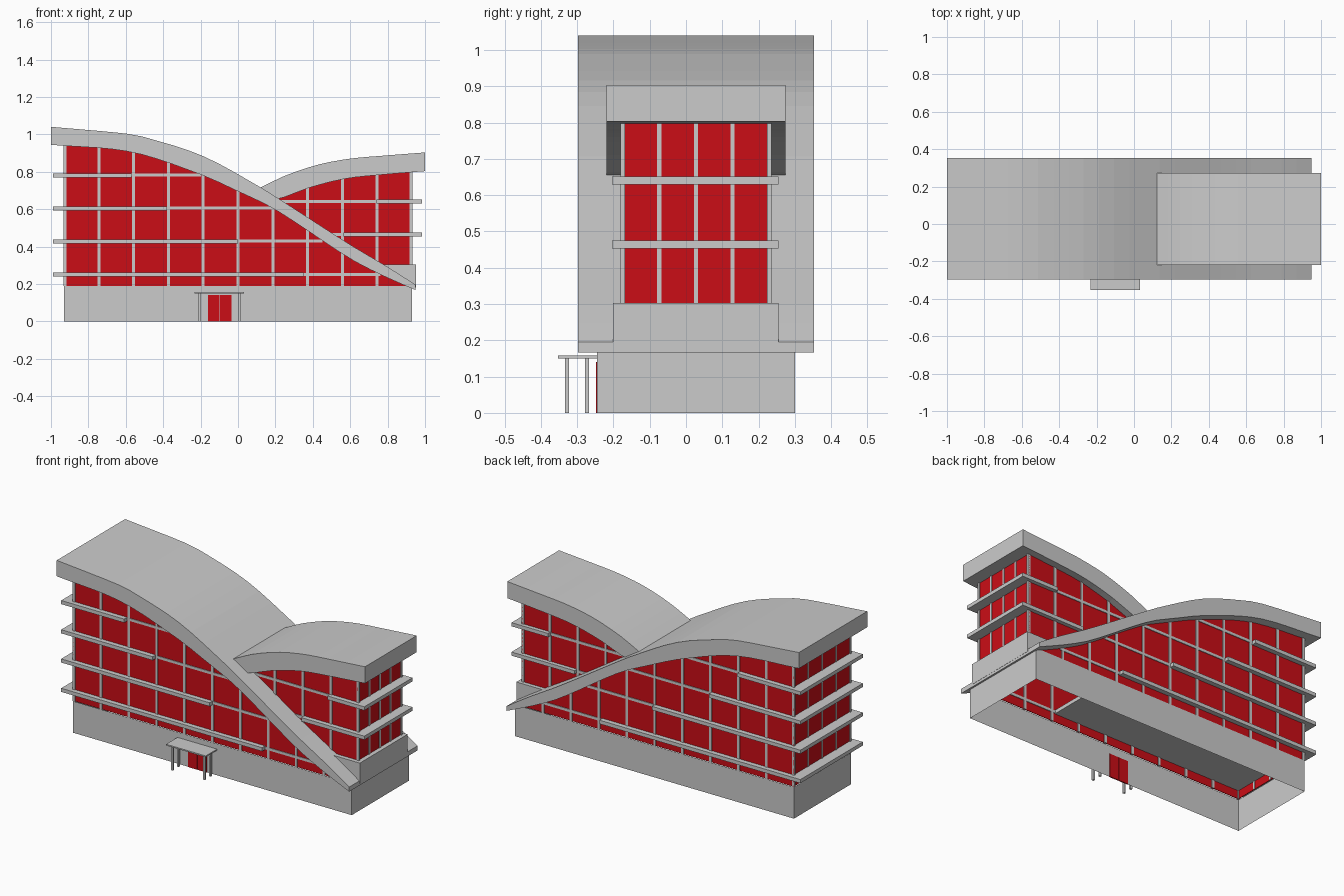
import bpy, bmesh

if "Cube" in bpy.data.objects:
    bpy.data.objects.remove(bpy.data.objects["Cube"])

red = bpy.data.materials.new("red_glass")
red.diffuse_color = (0.6, 0.004, 0.008, 1)
red.use_nodes = True
red.node_tree.nodes["Principled BSDF"].inputs["Base Color"].default_value = red.diffuse_color


def finish(name, bm, mat=None):
    bmesh.ops.recalc_face_normals(bm, faces=bm.faces)
    me = bpy.data.meshes.new(name)
    bm.to_mesh(me)
    bm.free()
    ob = bpy.data.objects.new(name, me)
    bpy.context.collection.objects.link(ob)
    if mat:
        me.materials.append(mat)
    return ob


def add_box(bm, x0, x1, y0, y1, z0, z1):
    vs = bmesh.ops.create_cube(bm, size=1)["verts"]
    for v in vs:
        v.co = ((x0 + x1) / 2 + v.co.x * (x1 - x0),
                (y0 + y1) / 2 + v.co.y * (y1 - y0),
                (z0 + z1) / 2 + v.co.z * (z1 - z0))


def box(name, *b, mat=None):
    bm = bmesh.new()
    add_box(bm, *b)
    return finish(name, bm, mat)


def smooth(pts):
    # finely interpolated curve through the given (x, z) points
    def f(x):
        x = min(max(x, pts[0][0]), pts[-1][0])
        i = max(k for k in range(len(pts) - 1) if pts[k][0] <= x)
        (xa, za), (xb, zb) = pts[i], pts[i + 1]

        def slope(k):
            a, b = pts[max(k - 1, 0)], pts[min(k + 1, len(pts) - 1)]
            return (b[1] - a[1]) / (b[0] - a[0])
        h = xb - xa
        t = (x - xa) / h
        return (za * (2*t**3 - 3*t**2 + 1) + zb * (3*t**2 - 2*t**3)
                + h * slope(i) * (t**3 - 2*t**2 + t) + h * slope(i + 1) * (t**3 - t**2))
    return f


def band(name, x0, x1, y0, y1, low, high, n, mat=None):
    # solid strip between two height curves
    bm = bmesh.new()
    rings = []
    for i in range(n + 1):
        x = x0 + (x1 - x0) * i / n
        a, b = low(x), max(high(x), low(x) + 0.001)
        rings.append([bm.verts.new(c) for c in
                      ((x, y0, a), (x, y1, a), (x, y1, b), (x, y0, b))])
    for p, q in zip(rings, rings[1:]):
        for k in range(4):
            bm.faces.new((p[k], p[(k + 1) % 4], q[(k + 1) % 4], q[k]))
    bm.faces.new(rings[0])
    bm.faces.new(rings[-1])
    return finish(name, bm, mat)


def facade(name, y, x0, x1, low, high, xs, zs):
    # glass sheet with mullions and transoms
    band(name + "_glass", x0, x1, y - 0.002, y + 0.002, low,
         lambda x: high(x) + 0.005, 30, red)
    bm = bmesh.new()
    for x in xs:
        if high(x) > low(x):
            add_box(bm, x - 0.008, x + 0.008, y - 0.006, y + 0.006, low(x), high(x) + 0.004)
    for z in zs:
        inside = [x for x in (x0 + (x1 - x0) * i / 200 for i in range(201))
                  if low(x) < z < high(x)]
        add_box(bm, inside[0], inside[-1], y - 0.006, y + 0.006, z - 0.008, z + 0.008)
    finish(name + "_frame", bm)


def end_wall(name, x, y0, y1, z0, z1, zs):
    # end glazing of four bays
    box(name + "_glass", x - 0.002, x + 0.002, y0, y1, z0, z1, mat=red)
    bm = bmesh.new()
    for i in range(5):
        y = y0 + 0.006 + (y1 - y0 - 0.012) * i / 4
        add_box(bm, x - 0.006, x + 0.006, y - 0.006, y + 0.006, z0, z1)
    for z in zs:
        add_box(bm, x - 0.006, x + 0.006, y0, y1, z - 0.008, z + 0.008)
    finish(name + "_frame", bm)


# roof profiles
main_top = smooth([(-1, 1.04), (-0.6, 1.004), (-0.5, 0.985), (-0.19, 0.885), (0.115, 0.72),
                   (0.25, 0.635), (0.6, 0.41), (0.81, 0.285), (0.95, 0.195)])
main_low = smooth([(-1, 0.944), (-0.57, 0.905), (-0.2, 0.785), (0, 0.695), (0.195, 0.6),
                   (0.6, 0.335), (0.78, 0.242), (0.95, 0.167)])
wing_top = smooth([(0.12, 0.715), (0.25, 0.778), (0.425, 0.837), (0.6, 0.87), (0.78, 0.886), (1, 0.903)])
wing_low = smooth([(0.12, 0.64), (0.22, 0.655), (0.38, 0.714), (0.57, 0.762), (0.757, 0.783), (1, 0.803)])
band("main_roof", -1, 0.95, -0.298, 0.353, main_low, main_top, 24)
band("wing_roof", 0.12, 1, -0.219, 0.274, wing_low, wing_top, 14)

# hollow base, open above and below
bm = bmesh.new()
add_box(bm, -0.93, 0.93, -0.245, 0.3, 0, 0.19)
bmesh.ops.delete(bm, geom=[f for f in bm.faces if abs(f.normal.z) > 0.5], context="FACES_ONLY")
finish("base_wall", bm)

# main block glazing, front, back and left end
bays = [-0.924] + [-0.93 + 0.186 * i for i in range(1, 10)]
levels = [0.25, 0.43, 0.605, 0.782]
for side, y in (("front", -0.239), ("back", 0.294)):
    facade("main_" + side, y, -0.93, 0.9, lambda x: 0.19, main_low, bays, levels)
end_wall("main_end", -0.924, -0.245, 0.3, 0.19, 0.938, levels)

# main block floor slabs, shorter towards the top
for i, (x1, z) in enumerate(((0.35, 0.25), (0, 0.427), (-0.38, 0.603), (-0.57, 0.779))):
    box(f"main_floor_{i + 1}", -0.99, x1, -0.27, 0.325, z - 0.011, z + 0.011)

# wing glazing above the sloping roof
wing_base = lambda x: max(main_top(x) - 0.01, 0.295)
for side, y in (("front", -0.174), ("back", 0.229)):
    facade("wing_" + side, y, 0.215, 0.93, wing_base, wing_low,
           [0.372, 0.558, 0.744, 0.924], [0.464, 0.642])
end_wall("wing_end", 0.924, -0.18, 0.235, 0.295, 0.8, [0.464, 0.642])

# wing plinth and floor slabs
band("wing_plinth", 0.76, 0.953, -0.201, 0.255, lambda x: main_top(x) - 0.015,
     lambda x: 0.303, 6)
box("wing_floor_1", 0.565, 0.985, -0.204, 0.255, 0.453, 0.475)
box("wing_floor_2", 0.74, 0.985, -0.204, 0.255, 0.63, 0.652)

# double entrance door through the base wall
for name, x0, x1 in (("left_door", -0.16, -0.099), ("right_door", -0.096, -0.035)):
    box(name, x0, x1, -0.248, -0.241, 0, 0.14, mat=red)

# entrance canopy on four posts
box("canopy", -0.232, 0.032, -0.353, -0.245, 0.15, 0.158)
for i, x in enumerate((-0.207, 0.007)):
    for j, y in enumerate((-0.328, -0.273)):
        box(f"canopy_post_{i}{j}", x - 0.006, x + 0.006, y - 0.006, y + 0.006, 0, 0.152)
